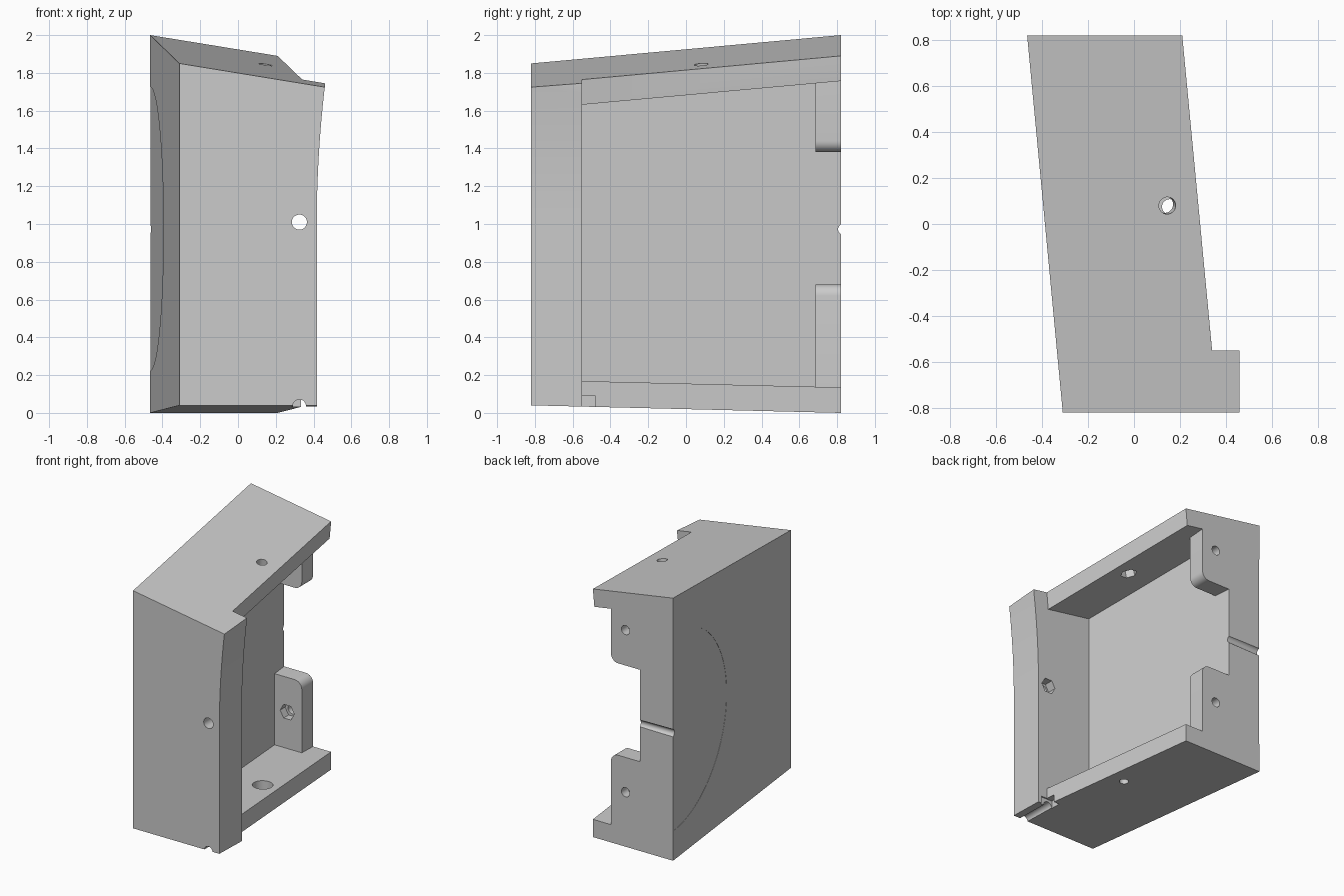
import bpy, bmesh, math
from mathutils import Vector

if "Cube" in bpy.data.objects:
    bpy.data.objects.remove(bpy.data.objects["Cube"])


def top_z(x, y):
    return 1.85 - 0.163 * (x + 0.31) + 0.076 * (y + 0.82)


def bottom_z(x, y):
    return 0.04 - 0.0244 * (y + 0.82)


def loft(name, a, b):
    """Closed solid between two matching outlines."""
    bm = bmesh.new()
    va = [bm.verts.new(p) for p in a]
    vb = [bm.verts.new(p) for p in b]
    n = len(a)
    bm.faces.new(va[::-1])
    bm.faces.new(vb)
    for i in range(n):
        j = (i + 1) % n
        bm.faces.new((va[i], va[j], vb[j], vb[i]))
    bmesh.ops.recalc_face_normals(bm, faces=bm.faces)
    me = bpy.data.meshes.new(name)
    bm.to_mesh(me)
    bm.free()
    ob = bpy.data.objects.new(name, me)
    bpy.context.collection.objects.link(ob)
    return ob


def slab(name, outline, low, high):
    """Footprint raised between two sloping planes."""
    return loft(name, [(x, y, low(x, y)) for x, y in outline],
                [(x, y, high(x, y)) for x, y in outline])


def extrude_y(name, profile, y0, y1):
    return loft(name, [(x, y0, z) for x, z in profile],
                [(x, y1, z) for x, z in profile])


def rod(name, p0, p1, r, n=32):
    """Cylinder or n-sided prism between two points."""
    p0, p1 = Vector(p0), Vector(p1)
    q = (p1 - p0).to_track_quat('Z', 'Y')
    ring = [q @ Vector((r * math.cos(2 * math.pi * i / n),
                        r * math.sin(2 * math.pi * i / n), 0)) for i in range(n)]
    return loft(name, [p0 + v for v in ring], [p1 + v for v in ring])


def combine(target, tool, op='DIFFERENCE'):
    tool.hide_render = True
    mod = target.modifiers.new(tool.name, 'BOOLEAN')
    mod.operation, mod.object, mod.solver = op, tool, 'EXACT'
    bpy.context.view_layer.objects.active = target
    bpy.ops.object.modifier_apply(modifier=mod.name)
    bpy.data.objects.remove(tool, do_unlink=True)


# Slanted outer block with the thicker front wall standing proud
body = slab("housing", [(-0.31, -0.82), (0.46, -0.82), (0.46, -0.55), (0.34, -0.55),
                        (0.21, 0.82), (-0.465, 0.82)], bottom_z, top_z)

# Open cavity between the top and bottom plates
combine(body, slab("cavity", [(-0.047, -0.55), (0.7, -0.55), (0.7, 0.9), (-0.193, 0.9)][0:4],
                   lambda x, y: bottom_z(x, y) + 0.135,
                   lambda x, y: top_z(x, y) - 0.135))

# Curved side of the front wall
curve = [(0.417, -0.1)] + [(0.417 + 0.043 * (t / 0.73) ** 2, 1.0 + t)
                           for t in [0.8 * i / 14 for i in range(15)]]
combine(body, extrude_y("wall_curve", curve + [(0.7, 1.8), (0.7, -0.1)], -0.9, -0.55))

# Undercut along the top plate edge
combine(body, loft("plate_undercut",
                   [(0.34, -0.55, 1.766), (0.325, -0.55, 1.61), (0.4, -0.55, 1.61), (0.4, -0.55, 1.766)],
                   [(0.21, 0.83, 1.892), (0.195, 0.83, 1.736), (0.27, 0.83, 1.736), (0.27, 0.83, 1.892)]))

# Rear tabs with one rounded corner each
for label, base, end, hole_z in (("upper", 1.85, 1.38, 1.65), ("lower", 0.06, 0.68, 0.415)):
    s = 1 if end > base else -1
    r = 0.06
    arc = [(0.058 - r + r * math.cos(a), end - s * r + s * r * math.sin(a))
           for a in [math.pi / 2 * i / 8 for i in range(9)]]
    tab = extrude_y(label + "_tab", [(-0.25, base), (0.058, base)] + arc + [(-0.25, end)], 0.685, 0.82)
    combine(body, tab, 'UNION')
    combine(body, rod(label + "_tab_hole", (-0.065, 0.6, hole_z), (-0.065, 0.9, hole_z), 0.035))
    combine(body, rod(label + "_tab_nut", (-0.065, 0.65, hole_z), (-0.065, 0.745, hole_z), 0.06, 6))

# Front wall hole and nut pocket
combine(body, rod("front_hole", (0.325, -0.9, 1.01), (0.325, -0.5, 1.01), 0.04))
combine(body, rod("front_nut", (0.325, -0.62, 1.01), (0.325, -0.5, 1.01), 0.06, 6))

# Top plate hole, square to the plate, with nut pocket beneath
centre = Vector((0.145, 0.08, top_z(0.145, 0.08)))
normal = Vector((0.163, -0.076, 1)).normalized()
combine(body, rod("top_hole", centre + normal * 0.1, centre - normal * 0.2, 0.037))
combine(body, rod("top_nut", centre - normal * 0.07, centre - normal * 0.2, 0.06, 6))

# Bottom plate hole with counterbore
combine(body, rod("bottom_hole", (0.155, 0.075, -0.1), (0.155, 0.075, 0.3), 0.033))
combine(body, rod("bottom_counterbore", (0.155, 0.075, 0.09), (0.155, 0.075, 0.3), 0.072))

# Cable grooves: rear face and under the front wall
combine(body, rod("rear_groove", (-0.6, 0.825, 0.972), (0.0, 0.84, 0.972), 0.03))
combine(body, rod("base_groove", (0.325, -0.9, 0.036), (0.325, -0.5, 0.036), 0.035))
combine(body, extrude_y("base_notch", [(0.285, -0.05), (0.39, -0.05), (0.39, 0.09), (0.285, 0.09)],
                        -0.56, -0.48))

# Barely recessed disc on the outer side
side = Vector((-1, -0.0945, 0)).normalized()
mid = Vector((-0.465, 0.82, 0.975))
combine(body, rod("side_disc", mid - side * 0.0015, mid + side * 0.1, 0.75, 96))

# Smooth the curved surfaces, keep hard edges
bpy.ops.object.select_all(action='DESELECT')
body.select_set(True)
bpy.context.view_layer.objects.active = body
bpy.ops.object.shade_smooth_by_angle(angle=math.radians(30))
